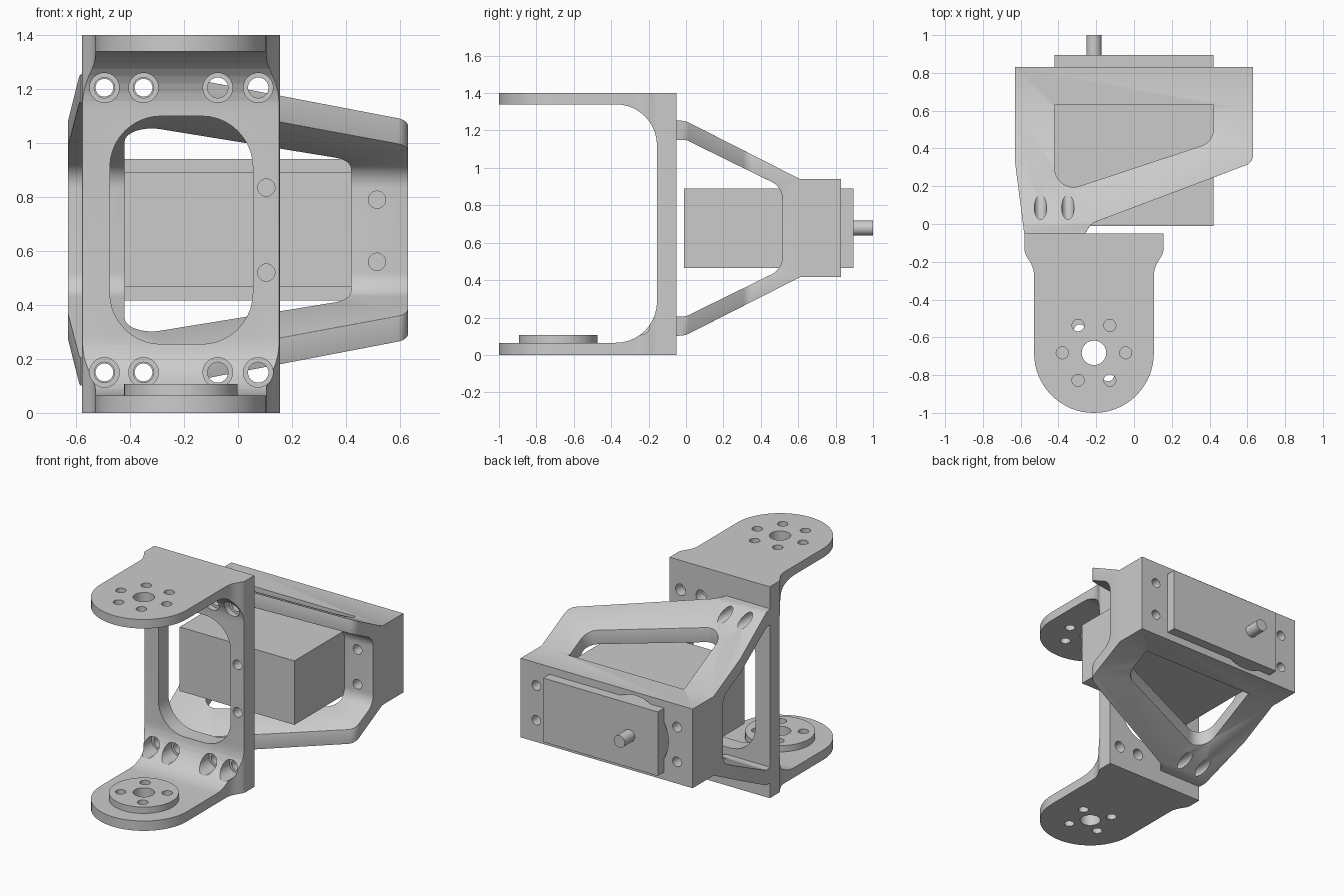
import bpy
import bmesh
from math import sin, cos, tan, pi, radians
from mathutils import Vector

if "Cube" in bpy.data.objects:
    bpy.data.objects.remove(bpy.data.objects["Cube"], do_unlink=True)

grey = bpy.data.materials.new("light_grey")
grey.use_nodes = True
colour = (0.6, 0.6, 0.6, 1)
grey.diffuse_color = colour
grey.node_tree.nodes["Principled BSDF"].inputs["Base Color"].default_value = colour

MID_Z = 0.678      # height of the motor axis
HUB = (-0.212, -0.682)   # pivot axis of the two plates (x, y)


def place(axis, u, v, w):
    """Put profile point u, v at depth w along the axis."""
    return {"x": (w, u, v), "y": (u, w, v), "z": (u, v, w)}[axis]


def rounded(points, steps=10):
    """Outline from (u, v, radius) corners, with arcs where radius > 0."""
    outline = []
    for i, (u, v, r) in enumerate(points):
        p = Vector((u, v))
        if r == 0:
            outline.append(p)
            continue
        a = (Vector(points[i - 1][:2]) - p).normalized()
        b = (Vector(points[(i + 1) % len(points)][:2]) - p).normalized()
        half = a.angle(b) / 2
        centre = p + (a + b).normalized() * (r / sin(half))
        start = p + a * (r / tan(half)) - centre
        end = p + b * (r / tan(half)) - centre
        total = start.angle(end)
        for k in range(steps + 1):
            t = k / steps
            outline.append(centre + (start * sin((1 - t) * total)
                                     + end * sin(t * total)) / sin(total))
    return outline


def prism(name, outline, axis, low, high):
    bm = bmesh.new()
    face = bm.faces.new([bm.verts.new(place(axis, u, v, low)) for u, v in outline])
    made = bmesh.ops.extrude_face_region(bm, geom=[face])["geom"]
    shift = Vector(place(axis, 0, 0, high - low))
    bmesh.ops.translate(bm, vec=shift,
                        verts=[g for g in made if isinstance(g, bmesh.types.BMVert)])
    bmesh.ops.recalc_face_normals(bm, faces=bm.faces)
    mesh = bpy.data.meshes.new(name)
    bm.to_mesh(mesh)
    bm.free()
    mesh.materials.append(grey)
    obj = bpy.data.objects.new(name, mesh)
    bpy.context.collection.objects.link(obj)
    return obj


def cylinder(name, u, v, r, axis, low, high, sides=40):
    ring = [(u + r * cos(2 * pi * k / sides), v + r * sin(2 * pi * k / sides))
            for k in range(sides)]
    return prism(name, ring, axis, low, high)


def activate(obj):
    bpy.ops.object.select_all(action="DESELECT")
    obj.select_set(True)
    bpy.context.view_layer.objects.active = obj


def combine(obj, tool, operation="DIFFERENCE"):
    mod = obj.modifiers.new("cut", "BOOLEAN")
    mod.operation, mod.object, mod.solver = operation, tool, "EXACT"
    activate(obj)
    bpy.ops.object.modifier_apply(modifier=mod.name)
    bpy.data.objects.remove(tool, do_unlink=True)


def drill(obj, u, v, r, axis, low, high):
    combine(obj, cylinder("drill", u, v, r, axis, low, high, 24))


def soften(obj, width):
    """Round the sharp edges of the arms, leaving mounting faces crisp."""
    bm = bmesh.new()
    bm.from_mesh(obj.data)
    bmesh.ops.remove_doubles(bm, verts=bm.verts, dist=0.0005)
    edges = [e for e in bm.edges if len(e.link_faces) == 2
             and e.calc_face_angle(0) > radians(40)
             and all(-0.04 < v.co.y < 0.6 for v in e.verts)]
    bmesh.ops.bevel(bm, geom=edges, offset=width, segments=3, profile=0.5,
                    affect="EDGES", clamp_overlap=True)
    bm.to_mesh(obj.data)
    bm.free()


def mirror_z(points):
    return [(u, 2 * MID_Z - v, r) for u, v, r in reversed(points)]


# Pivot bracket: C-shaped side profile trimmed by the rounded plan
side = [(-1.1, 0, 0), (-0.05, 0, 0), (-0.05, 1.4, 0), (-1.1, 1.4, 0),
        (-1.1, 1.34, 0), (-0.155, 1.34, 0.22), (-0.155, 0.065, 0.22), (-1.1, 0.065, 0)]
pivot = prism("pivot_bracket", rounded(side), "x", -0.8, 0.4)
right_half = [(0.155, -0.05 + 0.02, 0), (0.155, -0.155, 0.06),
              (0.105, -0.235, 0.15), (0.105, -1.0, 0.316)]
left_half = [(2 * HUB[0] - u, v, r) for u, v, r in reversed(right_half)]
combine(pivot, prism("plan", rounded(right_half + left_half, 16), "z", -0.1, 1.5),
        "INTERSECT")

# Window and screw holes in the upright wall
window = [(-0.475, 0.255, 0.19), (0.055, 0.255, 0.19),
          (0.055, 1.1, 0.19), (-0.475, 1.1, 0.19)]
combine(pivot, prism("window", rounded(window), "y", -0.5, 0.1))
for z in (0.15, 1.205):
    for x in (-0.495, -0.35, -0.075, 0.075):
        drill(pivot, x, z, 0.055, "y", -0.5, -0.12)
        drill(pivot, x, z, 0.038, "y", -0.3, 0.1)
for z in (0.52, 0.835):
    drill(pivot, 0.105, z, 0.032, "y", -0.3, 0.1)

# Raised disc on the lower plate
disc = cylinder("pivot_disc", *HUB, 0.21, "z", 0.06, 0.107, 64)

# Pivot holes: six around the upper plate, four through the lower plate and disc
drill(pivot, *HUB, 0.065, "z", -0.2, 1.6)
drill(disc, *HUB, 0.065, "z", -0.2, 0.3)
for k in range(6):
    a = radians(60 * k)
    drill(pivot, HUB[0] + 0.168 * cos(a), HUB[1] + 0.168 * sin(a), 0.032, "z", 1.25, 1.5)
for k in range(4):
    a = radians(32 + 90 * k)
    for part in (pivot, disc):
        drill(part, HUB[0] + 0.14 * cos(a), HUB[1] + 0.14 * sin(a), 0.032, "z", -0.1, 0.2)

# Motor bracket: tapering side profile trimmed by the slanted plan
upper = [(0.83, 0.94, 0), (0.61, 0.94, 0), (0, 1.25, 0.08), (-0.05, 1.255, 0),
         (-0.05, 1.15, 0), (0, 1.15, 0.06), (0.515, 0.897, 0.1)]
holder = prism("motor_bracket", rounded(upper + mirror_z(upper)), "x", -0.8, 0.8)
plan = [(-0.63, 0.9, 0), (-0.63, 0.33, 0), (-0.575, -0.1, 0), (-0.29, -0.1, 0),
        (-0.225, 0.003, 0.08), (0.63, 0.325, 0.06), (0.63, 0.9, 0)]
combine(holder, prism("plan", rounded(plan), "z", -0.1, 1.5), "INTERSECT")
opening = [(-0.42, 0.63, 0), (-0.42, 0.157, 0.1), (0.42, 0.435, 0.09), (0.42, 0.63, 0)]
combine(holder, prism("opening", rounded(opening), "z", -0.1, 1.5))
soften(holder, 0.02)

# Screw holes in the arm ends and side flanges, and the recess around the shaft
for x in (-0.495, -0.35):
    for z in (0.15, 1.205):
        drill(holder, x, z, 0.033, "y", -0.2, 0.4)
for x in (-0.515, 0.515):
    for z in (0.56, 0.79):
        drill(holder, x, z, 0.032, "y", 0.4, 0.62)
        drill(holder, x, z, 0.032, "y", 0.72, 0.9)
combine(holder, cylinder("recess", HUB[0], MID_Z, 0.24, "y", 0.77, 0.9, 64))

# Motor body and output shaft
body = [(-0.42, 0.466), (0.42, 0.466), (0.42, 0.89), (-0.42, 0.89)]
motor = prism("motor_body", body, "y", -0.01, 0.895)
shaft = cylinder("motor_shaft", HUB[0], MID_Z, 0.04, "y", 0.88, 1.0)

for part in (pivot, disc, holder, motor, shaft):
    activate(part)
    bpy.ops.object.shade_smooth_by_angle(angle=radians(30))
